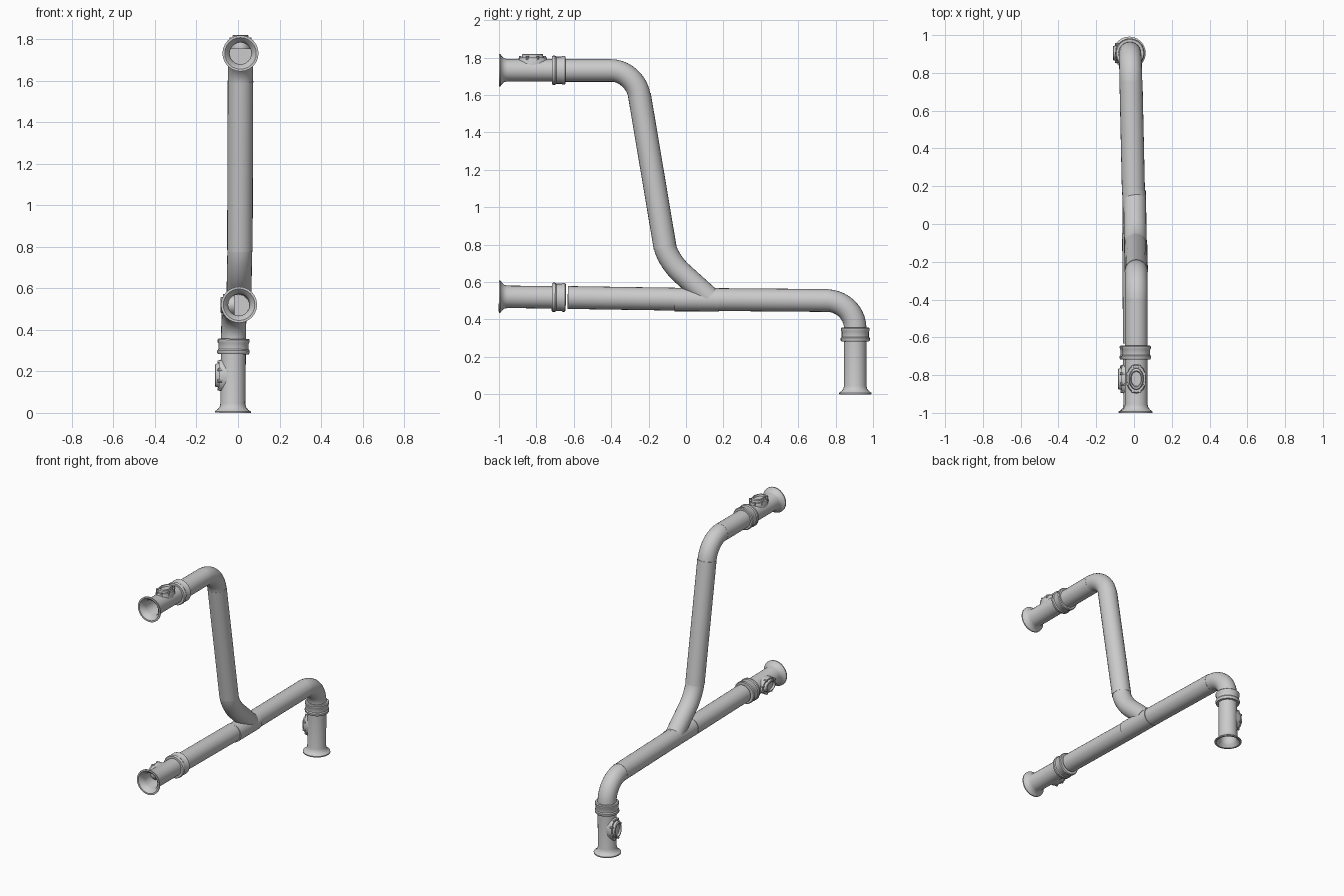
import bpy, bmesh, math
from mathutils import Vector, Matrix

if "Cube" in bpy.data.objects:
    bpy.data.objects.remove(bpy.data.objects["Cube"])

SIDES = 24


def finish(name, bm, angle=35):
    bmesh.ops.recalc_face_normals(bm, faces=bm.faces)
    me = bpy.data.meshes.new(name)
    bm.to_mesh(me)
    bm.free()
    ob = bpy.data.objects.new(name, me)
    bpy.context.collection.objects.link(ob)
    bpy.context.view_layer.objects.active = ob
    ob.select_set(True)
    bpy.ops.object.shade_smooth_by_angle(angle=math.radians(angle))
    ob.select_set(False)
    return ob


def skin(bm, rings, cap_start=True, cap_end=True):
    """Join a list of vertex rings with quads."""
    loops = [[bm.verts.new(p) for p in r] for r in rings]
    n = len(loops[0])
    for a, b in zip(loops, loops[1:]):
        for i in range(n):
            j = (i + 1) % n
            bm.faces.new((a[i], a[j], b[j], b[i]))
    if cap_start:
        bm.faces.new(loops[0][::-1])
    if cap_end:
        bm.faces.new(loops[-1])


def tube(name, pts, r):
    """Sweep a circle along a path lying close to the YZ plane."""
    pts = [Vector(p) for p in pts]
    rings = []
    for i, p in enumerate(pts):
        t = (pts[min(i + 1, len(pts) - 1)] - pts[max(i - 1, 0)]).normalized()
        side = Vector((1, 0, 0))
        side = (side - t * side.dot(t)).normalized()
        up = t.cross(side)
        rings.append([p + r * (math.cos(a) * side + math.sin(a) * up)
                      for a in (2 * math.pi * k / SIDES for k in range(SIDES))])
    bm = bmesh.new()
    skin(bm, rings)
    return finish(name, bm)


def bend(p0, c, p1, n=10):
    """Rounded corner from p0 to p1 around corner c."""
    p0, c, p1 = Vector(p0), Vector(c), Vector(p1)
    h0, h1 = p0.lerp(c, 0.56), p1.lerp(c, 0.56)
    out = []
    for i in range(n + 1):
        t = i / n
        s = 1 - t
        out.append(s**3 * p0 + 3 * s * s * t * h0 + 3 * s * t * t * h1 + t**3 * p1)
    return out


# End fitting profile: bore, flared lip, stub, coupling band (radius, distance)
END = [(0.052, 0.34), (0.052, 0.04), (0.058, 0.018), (0.076, 0.0), (0.087, 0.0),
       (0.087, 0.007), (0.074, 0.016), (0.064, 0.028), (0.060, 0.045), (0.060, 0.283),
       (0.074, 0.283), (0.078, 0.289), (0.078, 0.300), (0.073, 0.307), (0.073, 0.335),
       (0.077, 0.341), (0.077, 0.352), (0.072, 0.357), (0.055, 0.357)]
# Inspection hatch loops: (ellipse scale, height above pipe axis)
HATCH = [(1.0, 0.020), (1.0, 0.060), (0.93, 0.069), (0.75, 0.069), (0.72, 0.085),
         (0.66, 0.088), (0.56, 0.088), (0.50, 0.076)]


def end_fitting(prefix, origin, axis, hatch):
    axis, hatch = Vector(axis).normalized(), Vector(hatch)
    hatch = (hatch - axis * hatch.dot(axis)).normalized()
    m = Matrix((hatch, axis.cross(hatch), axis)).transposed().to_4x4()
    m.translation = origin
    ang = [2 * math.pi * k / SIDES for k in range(SIDES)]

    bm = bmesh.new()
    skin(bm, [[m @ Vector((r * math.cos(a), r * math.sin(a), z)) for a in ang]
              for r, z in END])
    finish(prefix + "_end_fitting", bm)

    bm = bmesh.new()
    skin(bm, [[m @ Vector((h, 0.053 * s * math.cos(a), 0.18 + 0.077 * s * math.sin(a)))
               for a in ang] for s, h in HATCH])
    finish(prefix + "_inspection_hatch", bm)

    # clamp lugs around the hatch rim
    bm = bmesh.new()
    for k in range(8):
        a = 2 * math.pi * (k + 0.5) / 8
        loc = Vector((0.065, 0.049 * math.cos(a), 0.18 + 0.071 * math.sin(a)))
        bmesh.ops.create_cone(bm, cap_ends=True, segments=8, radius1=0.008, radius2=0.007,
                              depth=0.022, matrix=m @ Matrix.Translation(loc)
                              @ Matrix.Rotation(math.pi / 2, 4, 'Y'))
    finish(prefix + "_hatch_lugs", bm)


# Three identical open ends
end_fitting("upper", (0.012, -1.0, 1.732), (0, 1, 0), (0, 0, 1))
end_fitting("lower", (0.005, -1.0, 0.521), (-0.01, 1, -0.01), (-1, 0, 0))
end_fitting("floor", (-0.025, 0.905, 0.0), (0.01, 0, 1), (-1, 0, 0))

# Lower run with junction sleeve and elbow down to the floor
tube("lower_front_pipe", [(0.003, -0.632, 0.517), (-0.002, -0.05, 0.508)], 0.061)
tube("junction_sleeve", [(0.003, -0.062, 0.506), (0.0, 0.177, 0.505)], 0.0625)
tube("lower_back_pipe", [(-0.003, 0.17, 0.506), (-0.016, 0.76, 0.501)], 0.061)
tube("floor_elbow", bend((-0.016, 0.75, 0.501), (-0.02, 0.905, 0.50),
                         (-0.022, 0.905, 0.35)), 0.060)

# Branch rising from the junction
branch = bend((0.009, -0.113, 0.79), (0.007, -0.096, 0.71), (0.006, -0.02, 0.645))
tube("branch_bend", branch + [Vector((0.004, 0.122, 0.517))], 0.060)
tube("riser_pipe", [(0.012, -0.249, 1.60), (0.009, -0.112, 0.785)], 0.0615)
tube("upper_elbow", bend((0.012, -0.40, 1.731), (0.012, -0.271, 1.73),
                         (0.012, -0.249, 1.595)), 0.060)
tube("upper_pipe", [(0.012, -0.65, 1.731), (0.012, -0.395, 1.731)], 0.0605)
